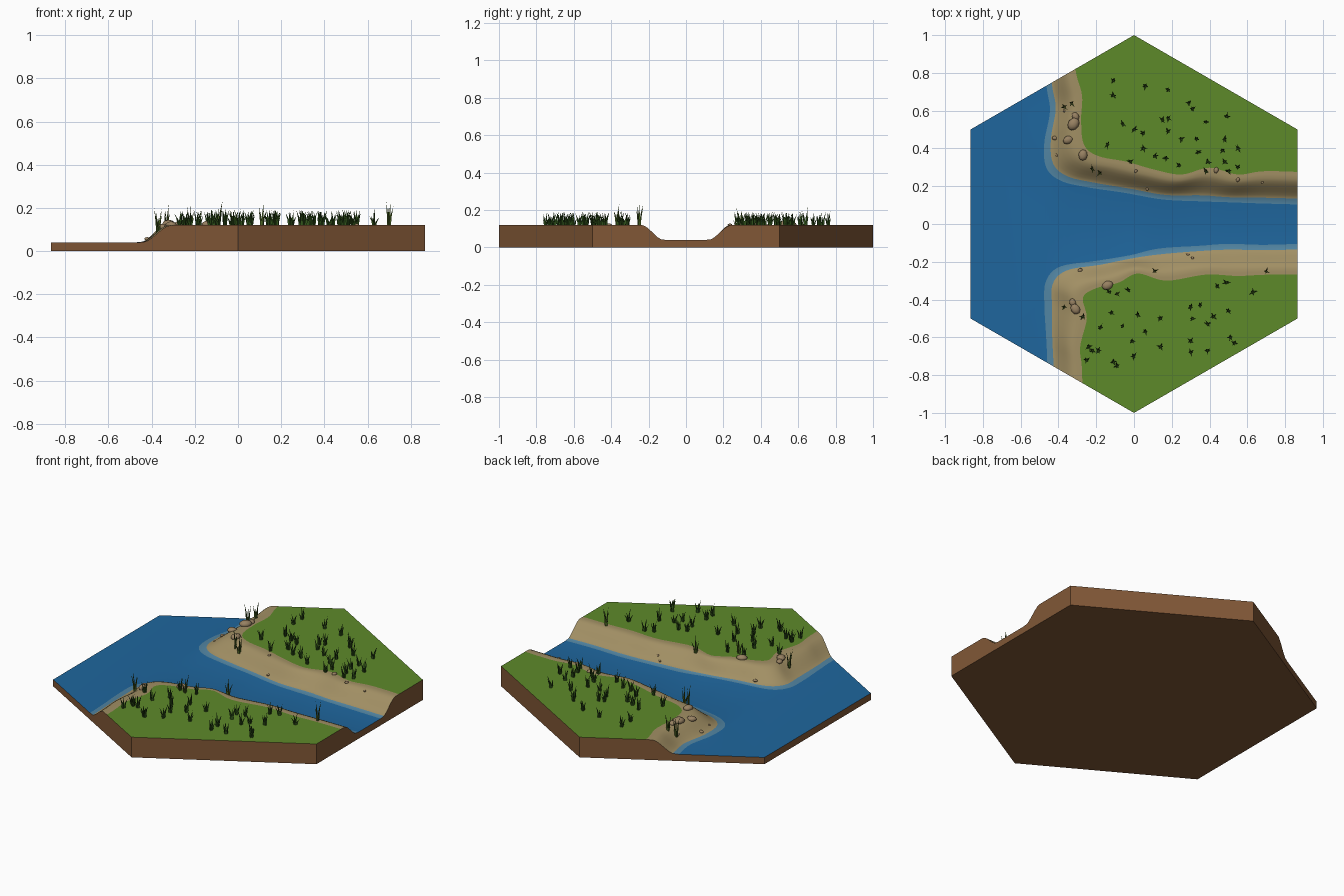
import bpy, bmesh, math, random
from mathutils import Vector
from mathutils.bvhtree import BVHTree

if "Cube" in bpy.data.objects:
    bpy.data.objects.remove(bpy.data.objects["Cube"])

random.seed(4)
WATER_Z, LAND_Z = 0.04, 0.12


def mat(name, r, g, b):
    m = bpy.data.materials.new(name)
    m.diffuse_color = (*[(c / 255) ** 2.2 for c in (r, g, b)], 1)
    m.use_nodes = True
    m.node_tree.nodes["Principled BSDF"].inputs["Base Color"].default_value = m.diffuse_color
    return m


DEEP = mat("deep water blue", 36, 102, 156)
SHALLOW = mat("shallow water blue", 82, 131, 160)
SAND = mat("bank sand", 160, 142, 100)
GRASS = mat("meadow green", 94, 137, 46)
EARTH = mat("earth brown", 128, 88, 57)
BLADE = mat("grass blade green", 54, 88, 34)
REED = mat("reed olive", 76, 100, 40)
STONE = mat("stone tan", 150, 128, 98)


def finish(name, bm, mats, angle=None):
    me = bpy.data.meshes.new(name)
    bm.to_mesh(me)
    bm.free()
    for m in mats:
        me.materials.append(m)
    ob = bpy.data.objects.new(name, me)
    bpy.context.collection.objects.link(ob)
    if angle:
        bpy.ops.object.select_all(action='DESELECT')
        ob.select_set(True)
        bpy.context.view_layer.objects.active = ob
        bpy.ops.object.shade_smooth_by_angle(angle=math.radians(angle))
    return ob


def spline(pts, n=6):
    """Smooth curve through key points (Catmull-Rom)."""
    v = [Vector(p) for p in pts]
    v = [2 * v[0] - v[1]] + v + [2 * v[-1] - v[-2]]
    out = []
    for i in range(1, len(v) - 2):
        a, b, c, d = v[i - 1:i + 3]
        for k in range(n):
            t = k / n
            out.append(0.5 * (2 * b + (c - a) * t + (2 * a - 5 * b + 4 * c - d) * t * t
                              + (3 * b - a - 3 * c + d) * t ** 3))
    return out + [v[-2]]


# Each bank: water edge x, y, then matching grass edge x, y
NORTH = [(-.46, 1.1, -.33, 1.1), (-.465, .76, -.31, .82), (-.445, .6, -.275, .68),
         (-.475, .43, -.28, .55), (-.465, .3, -.265, .42), (-.39, .23, -.19, .36),
         (-.25, .195, -.04, .33), (-.05, .165, .1, .29), (.15, .13, .25, .262),
         (.35, .12, .4, .298), (.5, .115, .55, .262), (.7, .108, .7, .28), (1.0, .1, 1.0, .27)]
SOUTH = [(-.46, -1.1, -.27, -1.1), (-.46, -.74, -.275, -.78), (-.465, -.6, -.285, -.65),
         (-.475, -.42, -.25, -.5), (-.465, -.3, -.27, -.39), (-.39, -.225, -.2, -.34),
         (-.2, -.195, -.08, -.31), (-.02, -.165, .02, -.262), (.13, -.13, .17, -.3),
         (.35, -.115, .38, -.268), (.5, -.105, .55, -.275), (.7, -.11, .72, -.268), (1.0, -.1, 1.0, -.27)]
ROWS = [0, .18, .28, .38, .48, .58, .68, .78, .9, 1]


def rise(t):
    s = min(max((t - .08) / .74, 0), 1)
    return WATER_Z + (LAND_Z - WATER_Z) * s * s * (3 - 2 * s)


# Ground: lofted banks, meadow fans and one water sheet
bm = bmesh.new()
edges_of_water = []
for keys, apex in ((NORTH, (1.05, 1.1)), (SOUTH, (1.05, -1.1))):
    grid = []
    for p in spline(keys):
        w, g = Vector(p[:2]), Vector(p[2:])
        grid.append([bm.verts.new((*w.lerp(g, t), rise(t))) for t in ROWS])
    top = bm.verts.new((*apex, LAND_Z))
    for a, b in zip(grid, grid[1:]):
        for j in range(len(ROWS) - 1):
            f = bm.faces.new((a[j], b[j], b[j + 1], a[j + 1]))
            f.material_index = 1 if j == 0 else 2
        bm.faces.new((a[-1], b[-1], top)).material_index = 3
    edges_of_water.append([r[0] for r in grid])
north, south = edges_of_water
left = [bm.verts.new((-1, y, WATER_Z)) for y in (1.1, -1.1)]
sheet = bm.faces.new(north[::-1] + left + south)
bmesh.ops.triangulate(bm, faces=[sheet])

# Cut the ground to a hexagon
for k in range(6):
    n = Vector((math.cos(k * math.pi / 3), math.sin(k * math.pi / 3), 0))
    bmesh.ops.bisect_plane(bm, geom=bm.verts[:] + bm.edges[:] + bm.faces[:], dist=1e-6,
                           plane_co=n * math.sqrt(.75), plane_no=n, clear_outer=True)
bmesh.ops.recalc_face_normals(bm, faces=bm.faces[:])
if sum(f.normal.z for f in bm.faces) < 0:
    bmesh.ops.reverse_faces(bm, faces=bm.faces[:])
ground = BVHTree.FromBMesh(bm)

# Earth walls and underside
before = set(bm.faces)
rim = [e for e in bm.edges if e.is_boundary]
ext = bmesh.ops.extrude_edge_only(bm, edges=rim)["geom"]
for v in ext:
    if isinstance(v, bmesh.types.BMVert):
        v.co.z = 0
bmesh.ops.holes_fill(bm, edges=[e for e in bm.edges if e.is_boundary], sides=0)
for f in bm.faces:
    if f not in before:
        f.material_index = 4
bmesh.ops.recalc_face_normals(bm, faces=bm.faces[:])
finish("hex_ground", bm, [DEEP, SHALLOW, SAND, GRASS, EARTH], 35)


def on_ground(x, y):
    hit = ground.ray_cast(Vector((x, y, 1)), Vector((0, 0, -1)))[0]
    return hit if hit else Vector((x, y, LAND_Z))


def blade(bm, base, ang, lean, h, w):
    """Three-sided blade, bending outward to a point."""
    out = Vector((math.cos(ang), math.sin(ang), 0))
    rings = []
    for t, s in ((0, 1), (.5, .75)):
        c = base + out * (lean * t * t + .004) + Vector((0, 0, h * t - .003 * (1 - t)))
        rings.append([bm.verts.new(c + Vector((math.cos(ang + k * 2.094), math.sin(ang + k * 2.094), 0)) * w * s)
                      for k in range(3)])
    tip = bm.verts.new(base + out * lean + Vector((0, 0, h)))
    for k in range(3):
        m = (k + 1) % 3
        bm.faces.new((rings[0][k], rings[0][m], rings[1][m], rings[1][k]))
        bm.faces.new((rings[1][k], rings[1][m], tip))


def tufts(name, spots, m, count, low, high, lean, w):
    bm = bmesh.new()
    for x, y in spots:
        p, a0 = on_ground(x, y), random.uniform(0, 6.28)
        for i in range(count):
            blade(bm, p, a0 + i * 6.28 / count + random.uniform(-.4, .4),
                  random.uniform(.4, 1) * lean, random.uniform(low, high), w)
    finish(name, bm, [m])


# Grass tufts on both meadows
N_TUFTS = [(-.11, .76), (-.11, .68), (.06, .73), (.18, .71), (.29, .64), (.49, .57), (.38, .54),
           (.31, .61), (.15, .55), (.18, .56), (-.06, .53), (0, .5), (.18, .49), (.05, .48), (.25, .45),
           (.33, .45), (.48, .45), (.47, .39), (.55, .4), (.34, .38), (.39, .33), (.48, .33),
           (.55, .3), (.24, .31), (.17, .35), (.11, .36), (.05, .4), (-.14, .42), (-.02, .33),
           (.5, .28), (.38, .28)]
S_TUFTS = [(-.13, -.36), (-.03, -.35), (.63, -.36), (.44, -.33), (.49, -.31), (.3, -.44),
           (.35, -.43), (.5, -.46), (.42, -.49), (.31, -.5), (.39, -.53), (.14, -.5), (.02, -.48),
           (-.12, -.47), (-.06, -.54), (-.18, -.55), (-.01, -.62), (.06, -.57), (0, -.7),
           (.14, -.65), (.3, -.62), (.3, -.68), (.39, -.67), (.53, -.63), (.51, -.6),
           (-.25, -.72), (-.19, -.67), (-.11, -.73), (-.09, -.75), (-.24, -.65), (-.27, -.49), (-.22, -.67)]
tufts("north_grass_tufts", N_TUFTS, BLADE, 5, .035, .075, .026, .0055)
tufts("south_grass_tufts", S_TUFTS, BLADE, 5, .035, .075, .026, .0055)

# Taller reeds along the banks
REEDS = [(-.33, .64), (-.37, .62), (-.18, .27), (-.22, .29), (-.09, -.37), (.11, -.25), (.7, -.25), (-.37, -.44)]
tufts("bank_reeds", REEDS, REED, 4, .06, .12, .028, .005)

# Stones: x, y, radius
STONES = [(-.31, .57, .023), (-.32, .53, .036), (-.35, .445, .027), (-.27, .365, .03),
          (-.14, -.325, .03), (-.31, -.45, .03), (-.325, -.415, .022), (-.42, .455, .014),
          (-.41, .365, .008), (.01, .28, .01), (.07, .185, .01), (.435, .285, .016), (.55, .235, .012),
          (-.285, -.245, .013), (.285, -.16, .009), (.31, -.18, .009), (.68, .22, .008), (-.37, .6, .009)]
bm = bmesh.new()
for x, y, r in STONES:
    turn, c = random.uniform(0, 6.28), on_ground(x, y)
    for v in bmesh.ops.create_icosphere(bm, subdivisions=2, radius=r)["verts"]:
        q = Vector((v.co.x, v.co.y * .78, v.co.z * .55)) * random.uniform(.95, 1.05)
        v.co = c + Vector((q.x * math.cos(turn) - q.y * math.sin(turn),
                           q.x * math.sin(turn) + q.y * math.cos(turn), q.z + r * .15))
finish("bank_stones", bm, [STONE], 40)
